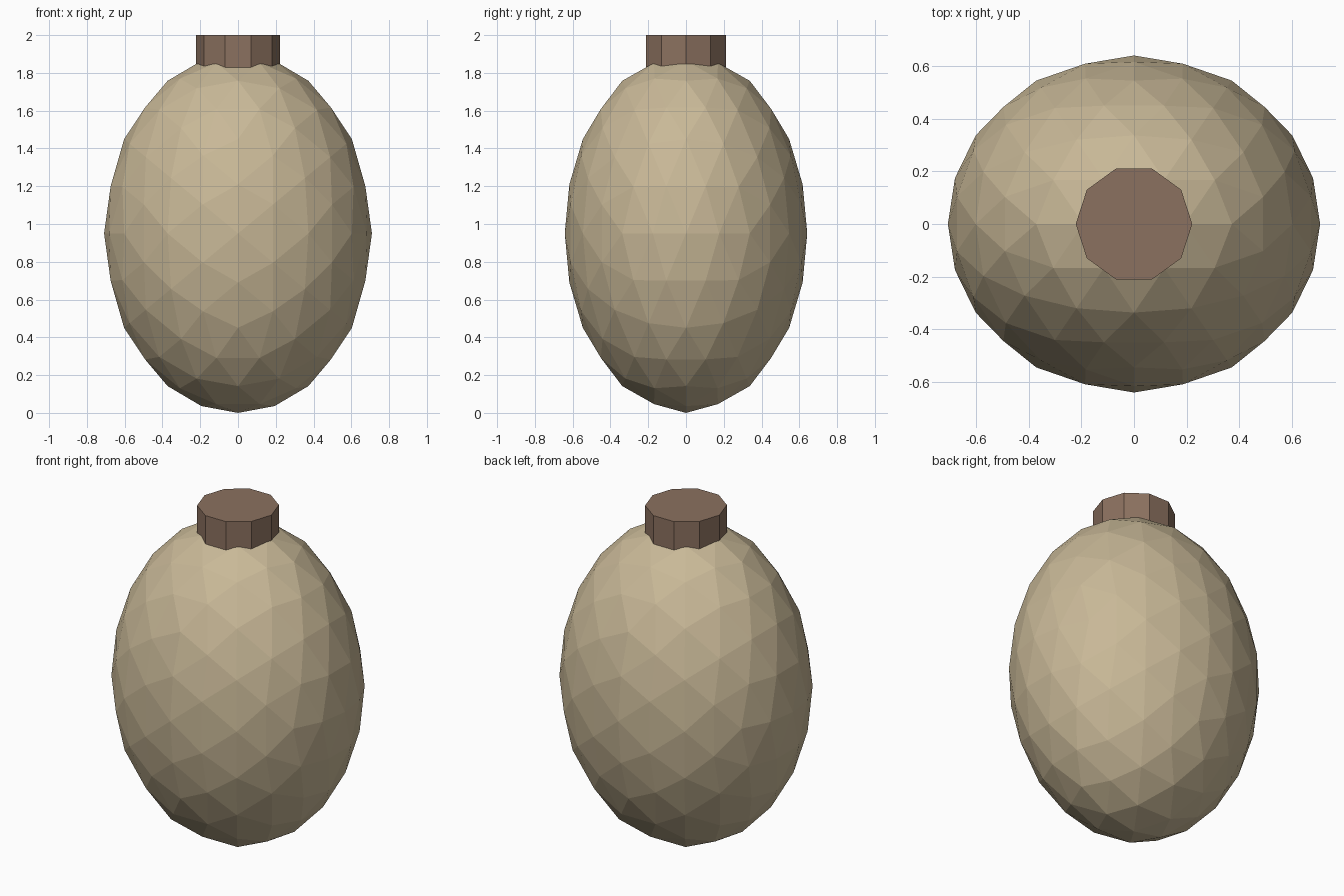
import bpy
import bmesh
from math import sqrt

if "Cube" in bpy.data.objects:
    bpy.data.objects.remove(bpy.data.objects["Cube"])


def make_object(name, bm, color):
    bmesh.ops.recalc_face_normals(bm, faces=bm.faces)
    mesh = bpy.data.meshes.new(name)
    bm.to_mesh(mesh)
    bm.free()
    mat = bpy.data.materials.new(name + "_material")
    mat.diffuse_color = (*color, 1.0)
    mat.use_nodes = True
    mat.node_tree.nodes["Principled BSDF"].inputs["Base Color"].default_value = mat.diffuse_color
    mesh.materials.append(mat)
    obj = bpy.data.objects.new(name, mesh)
    bpy.context.collection.objects.link(obj)
    return obj


# Egg-shaped body: icosahedron with an edge on each axis, subdivided twice
phi = (1 + sqrt(5)) / 2
bm = bmesh.new()
for a in (-1, 1):
    for b in (-phi, phi):
        for co in ((a, 0, b), (b, a, 0), (0, b, a)):
            bm.verts.new(co)
bmesh.ops.convex_hull(bm, input=bm.verts)
for _ in range(2):
    bmesh.ops.subdivide_edges(bm, edges=bm.edges[:], cuts=1, use_grid_fill=True)
    for v in bm.verts:
        v.co.normalize()
bmesh.ops.triangulate(bm, faces=bm.faces)
bmesh.ops.scale(bm, verts=bm.verts, vec=(0.709, 0.642, 0.95))
body = make_object("body", bm, (0.58, 0.48, 0.31))
body.location.z = 0.95

# Ten-sided stub on top, sunk into the body, with a corner on the x axis
bpy.ops.mesh.primitive_cylinder_add(vertices=10, radius=0.222, depth=0.2,
                                    location=(0, 0, 1.9), rotation=(0, 0, 1.5707963))
stub = bpy.context.object
stub.name = "top_stub"
mat = bpy.data.materials.new("top_stub_material")
mat.diffuse_color = (0.26, 0.165, 0.115, 1.0)
mat.use_nodes = True
mat.node_tree.nodes["Principled BSDF"].inputs["Base Color"].default_value = mat.diffuse_color
stub.data.materials.append(mat)
